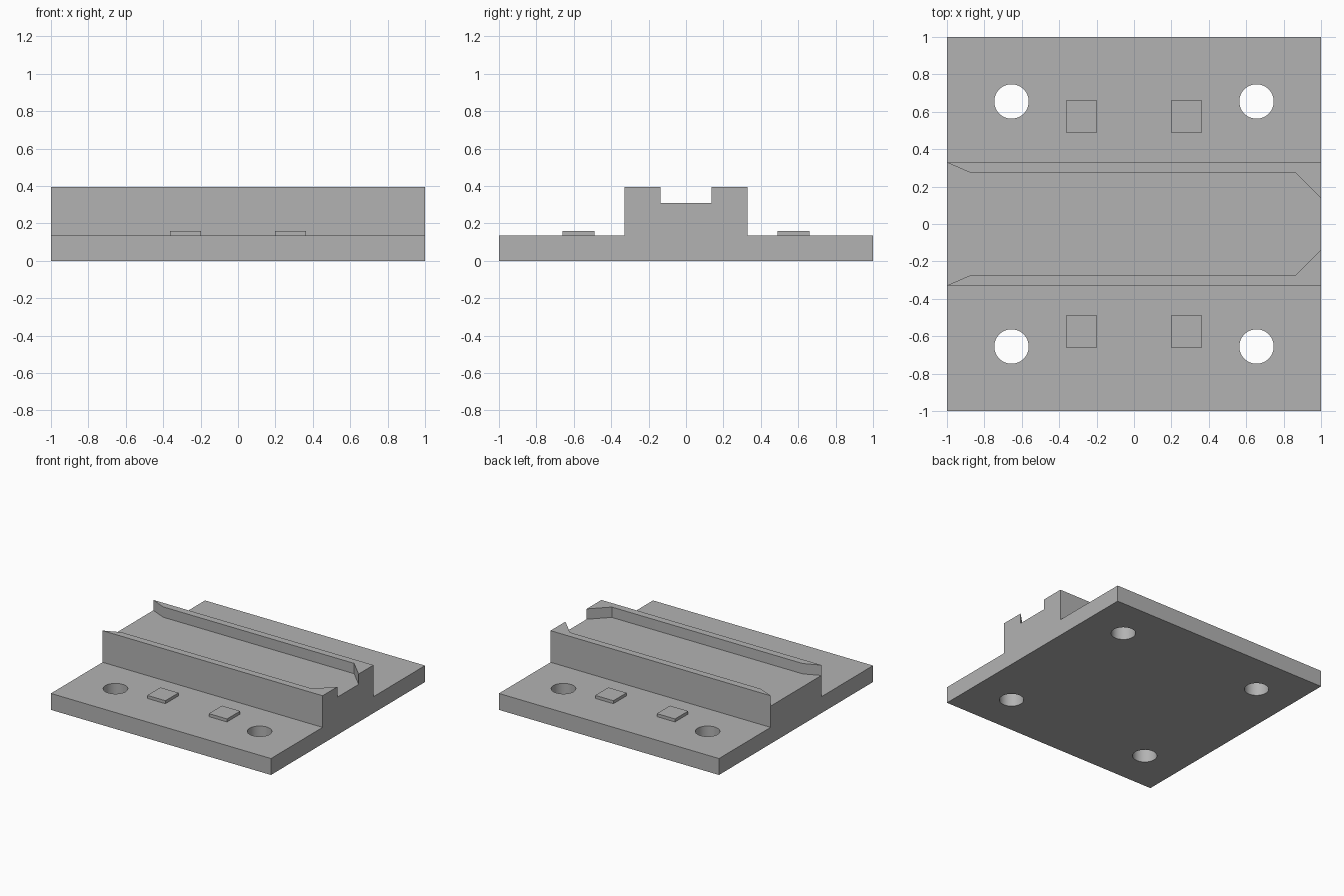
import bpy, bmesh
from mathutils import Matrix, Vector

cube = bpy.data.objects.get("Cube")
if cube:
    bpy.data.objects.remove(cube, do_unlink=True)

grey = bpy.data.materials.new("plain grey")
grey.use_nodes = True
colour = (0.45, 0.45, 0.45, 1)
grey.diffuse_color = colour
grey.node_tree.nodes["Principled BSDF"].inputs["Base Color"].default_value = colour


def make_object(name, bm):
    bmesh.ops.recalc_face_normals(bm, faces=bm.faces)
    mesh = bpy.data.meshes.new(name)
    bm.to_mesh(mesh)
    bm.free()
    mesh.materials.append(grey)
    obj = bpy.data.objects.new(name, mesh)
    bpy.context.collection.objects.link(obj)
    return obj


def prism(name, points, direction):
    bm = bmesh.new()
    face = bm.faces.new([bm.verts.new(p) for p in points])
    result = bmesh.ops.extrude_face_region(bm, geom=[face], use_keep_orig=True)
    verts = [v for v in result["geom"] if isinstance(v, bmesh.types.BMVert)]
    bmesh.ops.translate(bm, verts=verts, vec=Vector(direction))
    return make_object(name, bm)


def cut(target, cutter):
    mod = target.modifiers.new(cutter.name, "BOOLEAN")
    mod.operation = "DIFFERENCE"
    mod.solver = "EXACT"
    mod.object = cutter
    bpy.context.view_layer.objects.active = target
    bpy.ops.object.modifier_apply(modifier=mod.name)
    bpy.data.objects.remove(cutter, do_unlink=True)


BASE, FLOOR, TOP = 0.135, 0.31, 0.395

# Mounting plate with its raised centre block
half = [(1, 0), (1, BASE), (0.33, BASE), (0.33, TOP)]
outline = half + [(-y, z) for y, z in reversed(half)]
plate = prism("mounting_plate", [(-1, y, z) for y, z in outline], (2, 0, 0))

# Channel with a flared entry and a narrowed end stop
side = [(-1.1, 0.372), (-0.87, 0.272), (0.865, 0.272), (1.1, 0.037)]
path = side + [(x, -y) for x, y in reversed(side)]
cut(plate, prism("channel_cutter", [(x, y, FLOOR) for x, y in path], (0, 0, 0.3)))

# Four screw holes
bm = bmesh.new()
for x in (-0.655, 0.655):
    for y in (-0.655, 0.655):
        bmesh.ops.create_cone(bm, cap_ends=True, segments=48, radius1=0.092, radius2=0.092,
                              depth=1, matrix=Matrix.Translation((x, y, 0)))
cut(plate, make_object("hole_cutter", bm))

bpy.ops.object.select_all(action="DESELECT")
plate.select_set(True)
bpy.context.view_layer.objects.active = plate
bpy.ops.object.shade_smooth_by_angle()

# Small raised pads on both flanges
for x, x_name in ((-0.28, "right"), (0.28, "left")):
    for y, y_name in ((-0.575, "front"), (0.575, "back")):
        bm = bmesh.new()
        bmesh.ops.create_cube(bm, size=1)
        bmesh.ops.scale(bm, verts=bm.verts, vec=(0.165, 0.17, 0.035))
        bmesh.ops.translate(bm, verts=bm.verts, vec=(x, y, 0.1425))
        make_object(f"{y_name}_{x_name}_pad", bm)
